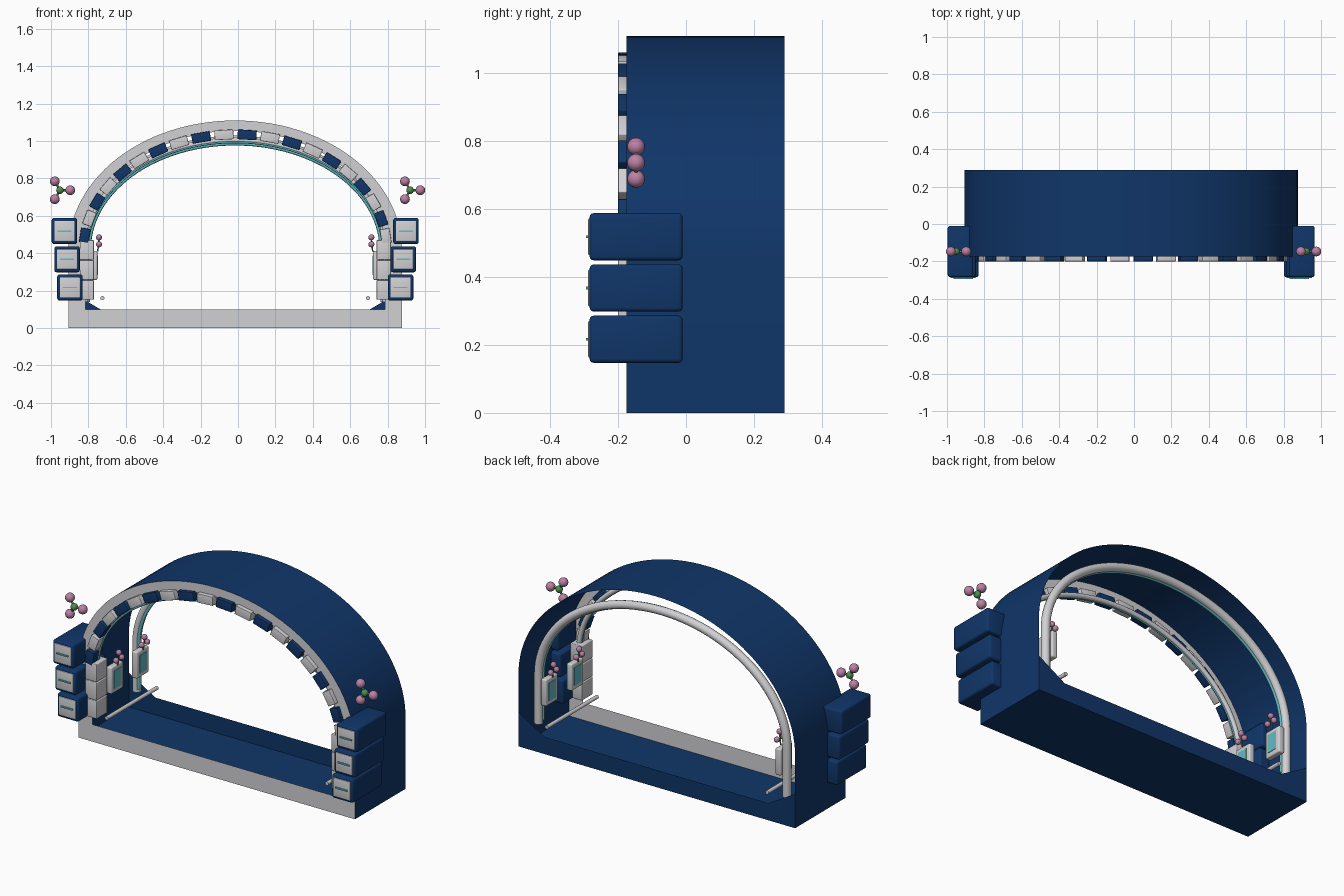
import bpy, bmesh, math
from mathutils import Vector

cube = bpy.data.objects.get("Cube")
if cube:
    bpy.data.objects.remove(cube, do_unlink=True)

CX = -0.015          # centre line of the arch
ZC = 0.42            # spring height of the arch
FRONT, BACK = -0.175, 0.29


def material(name, rgb):
    m = bpy.data.materials.new(name)
    m.use_nodes = True
    m.diffuse_color = (*rgb, 1)
    m.node_tree.nodes["Principled BSDF"].inputs["Base Color"].default_value = (*rgb, 1)
    return m


NAVY = material("navy blue", (0.005, 0.036, 0.14))
WHITE = material("soft white", (0.64, 0.64, 0.66))
TEAL = material("teal glow", (0.13, 0.5, 0.55))
PINK = material("pink", (0.5, 0.22, 0.38))
GREEN = material("leaf green", (0.08, 0.27, 0.08))


def finish(name, bm, mats, smooth=True):
    mesh = bpy.data.meshes.new(name)
    bm.to_mesh(mesh)
    bm.free()
    for m in mats:
        mesh.materials.append(m)
    ob = bpy.data.objects.new(name, mesh)
    bpy.context.collection.objects.link(ob)
    if smooth:
        bpy.ops.object.select_all(action="DESELECT")
        ob.select_set(True)
        bpy.context.view_layer.objects.active = ob
        bpy.ops.object.shade_smooth_by_angle(angle=math.radians(35))
    return ob


def box(name, centre, size, mat, bevel=0.0, tilt=0.0):
    bm = bmesh.new()
    bmesh.ops.create_cube(bm, size=1)
    bmesh.ops.scale(bm, vec=size, verts=bm.verts)
    if bevel:
        bmesh.ops.bevel(bm, geom=bm.edges[:], offset=bevel, segments=3,
                        profile=0.5, affect="EDGES")
    ob = finish(name, bm, [mat], bevel > 0)
    ob.location = centre
    ob.rotation_euler.y = tilt
    return ob


def ball(name, centre, radius, mat):
    bm = bmesh.new()
    bmesh.ops.create_uvsphere(bm, u_segments=20, v_segments=12, radius=radius)
    ob = finish(name, bm, [mat])
    ob.location = centre
    return ob


def tube(name, points, radius, mat):
    curve = bpy.data.curves.new(name, "CURVE")
    curve.dimensions = "3D"
    curve.bevel_depth = radius
    curve.bevel_resolution = 3
    curve.use_fill_caps = True
    spline = curve.splines.new("POLY")
    spline.points.add(len(points) - 1)
    for p, co in zip(spline.points, points):
        p.co = (*co, 1)
    spline.use_smooth = True
    curve.materials.append(mat)
    ob = bpy.data.objects.new(name, curve)
    bpy.context.collection.objects.link(ob)
    return ob


def arch(rx, rz, foot, y, steps=56):
    pts = [Vector((CX + rx, y, foot))]
    for i in range(steps + 1):
        t = math.pi * i / steps
        pts.append(Vector((CX + rx * math.cos(t), y, ZC + rz * math.sin(t))))
    pts.append(Vector((CX - rx, y, foot)))
    return pts


# Tunnel shell: blue skin and floor, white front ring, low rear sill
bm = bmesh.new()
loops = [[bm.verts.new(p) for p in pts] for pts in (
    arch(0.80, 0.635, 0.10, FRONT), arch(0.891, 0.69, 0, FRONT), arch(0.891, 0.69, 0, BACK))]
count = len(loops[0])
for k in range(2):
    for i in range(count):
        j = (i + 1) % count
        face = bm.faces.new((loops[k][i], loops[k][j], loops[k + 1][j], loops[k + 1][i]))
        face.material_index = 0 if k else 1
sill = [(0.891, 0), (0.891, 0.2), (0.72, 0.1), (-0.72, 0.1), (-0.891, 0.2), (-0.891, 0)]
bm.faces.new([bm.verts.new((CX + x, BACK, z)) for x, z in sill])
bmesh.ops.recalc_face_normals(bm, faces=bm.faces)
finish("tunnel_shell", bm, [NAVY, WHITE])

# Alternating bricks along the front arch
RX, RZ, STEP = 0.81, 0.615, math.radians(8.75)
for i in range(20):
    t = math.radians(173) - i * STEP
    dx, dz = -RX * math.sin(t), RZ * math.cos(t)
    length = 0.82 * STEP * math.hypot(dx, dz)
    box(f"arch_brick_{i + 1}", (CX + RX * math.cos(t), -0.176, ZC + RZ * math.sin(t)),
        (length, 0.048, 0.052), WHITE if i % 2 else NAVY, 0.003, -math.atan2(-dz, -dx))

# Inner arched tubes with a teal light strip
for label, y, r in (("rear", 0.234, 0.024), ("front", -0.135, 0.014)):
    tube(f"{label}_arch_tube", arch(0.80, 0.585, 0.14, y), r, WHITE)
    inset = 0.8 * r
    tube(f"{label}_light_strip", arch(0.80 - inset, 0.585 - inset, 0.16, y - 0.5 * r),
         0.4 * r, TEAL)

for side, label in ((1, "left"), (-1, "right")):
    # Stacked drawer boxes, stepping outwards
    for i, outer in enumerate((0.952, 0.967, 0.981)):
        x = CX + side * (outer - 0.068)
        z = 0.217 + i * 0.151
        box(f"{label}_box_{i + 1}", (x, -0.147, z), (0.136, 0.274, 0.139), NAVY, 0.012)
        box(f"{label}_box_front_{i + 1}", (x, -0.284, z), (0.108, 0.008, 0.108), WHITE, 0.003)
        box(f"{label}_box_handle_{i + 1}", (x, -0.29, z), (0.075, 0.008, 0.008), TEAL)
        # Pillar block beside each box
        box(f"{label}_pillar_block_{i + 1}", (CX + side * 0.793, -0.15, 0.204 + i * 0.107),
            (0.075, 0.1, 0.104), WHITE, 0.004)

    # Wall panels with screens and berries
    for n, y in enumerate((-0.035, 0.2)):
        x = CX + side * 0.755
        box(f"{label}_panel_{n + 1}", (x, y, 0.335), (0.036, 0.11, 0.155), WHITE, 0.008)
        box(f"{label}_screen_{n + 1}", (x - side * 0.018, y, 0.335),
            (0.006, 0.065, 0.105), TEAL)
        for k, (dy, z) in enumerate(((-0.026, 0.448), (0.026, 0.448), (0, 0.485))):
            ball(f"{label}_berry_{n + 1}_{k + 1}", (CX + side * 0.728, y + dy, z), 0.016, PINK)
        tube(f"{label}_berry_stem_{n + 1}", [(CX + side * 0.735, y, 0.41),
                                             (CX + side * 0.728, y, 0.475)], 0.004, GREEN)

    # Low rail running through the tunnel
    tube(f"{label}_rail", [(CX + side * 0.71, FRONT, 0.16),
                           (CX + side * 0.71, BACK, 0.16)], 0.011, WHITE)

    # Flower cluster floating above the boxes
    hub = Vector((0.92 if side > 0 else -0.952, -0.147, 0.737))
    ball(f"{label}_flower_hub", hub, 0.02, GREEN)
    for k in range(3):
        a = math.radians(120 * k)
        tip = hub + Vector((math.cos(a), 0, math.sin(a))) * 0.055
        ball(f"{label}_flower_petal_{k + 1}", tip, 0.026, PINK)
        tube(f"{label}_flower_stem_{k + 1}", [hub, tip], 0.006, GREEN)
